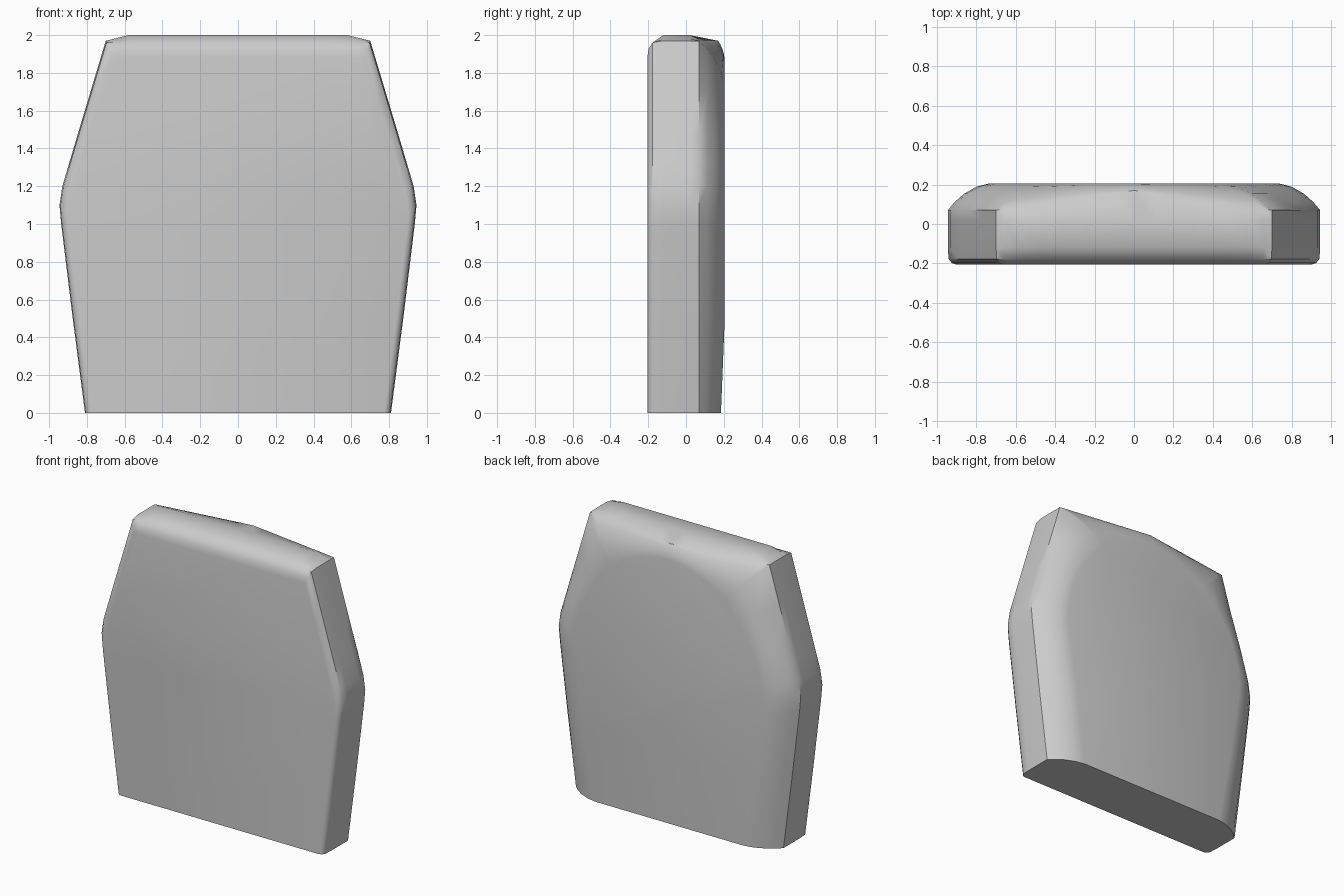
import bpy
import bmesh
from math import atan2, cos, sin

cube = bpy.data.objects.get("Cube")
if cube:
    bpy.data.objects.remove(cube, do_unlink=True)

TOP = 1.97
FRONT, BACK = -0.205, 0.205

# Half outline of the slab: up the side, over the shoulder, to the middle
outline = [(0.81, 0), (0.875, 0.5), (0.936, 1.0), (0.945, 1.1), (0.93, 1.2),
           (0.89, 1.335), (0.85, 1.47), (0.775, 1.72), (0.70, TOP)]
outline += [(x, TOP) for x in (0.66, 0.58, 0.47, 0.35, 0.23, 0.11, 0)]


def scaled(s, y):
    """Outline shrunk towards the foot, for the rounded front edge."""
    return [(x * s, y, z * s) for x, z in outline]


def crowned(y):
    """Outline with a slight crown along the top."""
    return [(x, y, z + (0.03 * min(1, (0.70 - x) / 0.12) if z == TOP else 0))
            for x, z in outline]


def arch_point(x, z):
    """Point of the arched back panel that belongs to an outline point."""
    if z <= 1.0:
        return 0.58 + 0.155 * z, 0.185 + 0.02 * min(1, z / 0.5), z
    a = atan2(z - 1.03, x)
    return 0.74 * cos(a), BACK, 1.04 + 0.83 * sin(a)


def back_ring(f, g):
    """Blend from the side edge (f = 0) to the arched back panel (f = 1)."""
    ring = []
    for x, z in outline:
        start = 0.07 + (0.10 * (1 - x / 0.70) if z == TOP else 0)
        ax, ay, az = arch_point(x, z)
        ring.append((x + f * (ax - x), start + g * (ay - start), z + f * (az - z)))
    return ring


rings = [scaled(0.955, FRONT), scaled(0.978, -0.198), scaled(0.995, -0.178),
         crowned(-0.12), crowned(0.02),
         back_ring(0, 0), back_ring(0.18, 0.32), back_ring(0.4, 0.62),
         back_ring(0.7, 0.88), back_ring(1, 1)]

# Loft the mirrored rings from front to back and cap both ends
bm = bmesh.new()
loops = []
for half in rings:
    full = half + [(-x, y, z) for x, y, z in reversed(half[:-1])]
    loops.append([bm.verts.new(p) for p in full])
count = len(loops[0])
for a, b in zip(loops, loops[1:]):
    for i in range(count):
        j = (i + 1) % count
        bm.faces.new((a[i], a[j], b[j], b[i]))
bm.faces.new(loops[0])
bm.faces.new(loops[-1])
bmesh.ops.recalc_face_normals(bm, faces=bm.faces)

mesh = bpy.data.meshes.new("slab")
bm.to_mesh(mesh)
bm.free()
slab = bpy.data.objects.new("slab", mesh)
bpy.context.collection.objects.link(slab)

# Plain grey surface
grey = bpy.data.materials.new("light grey")
grey.use_nodes = True
colour = (0.6, 0.6, 0.6, 1)
grey.diffuse_color = colour
grey.node_tree.nodes["Principled BSDF"].inputs["Base Color"].default_value = colour
mesh.materials.append(grey)

# Smooth shading that keeps the foot and top edges sharp
bpy.ops.object.select_all(action="DESELECT")
slab.select_set(True)
bpy.context.view_layer.objects.active = slab
bpy.ops.object.shade_smooth_by_angle(angle=0.7)
